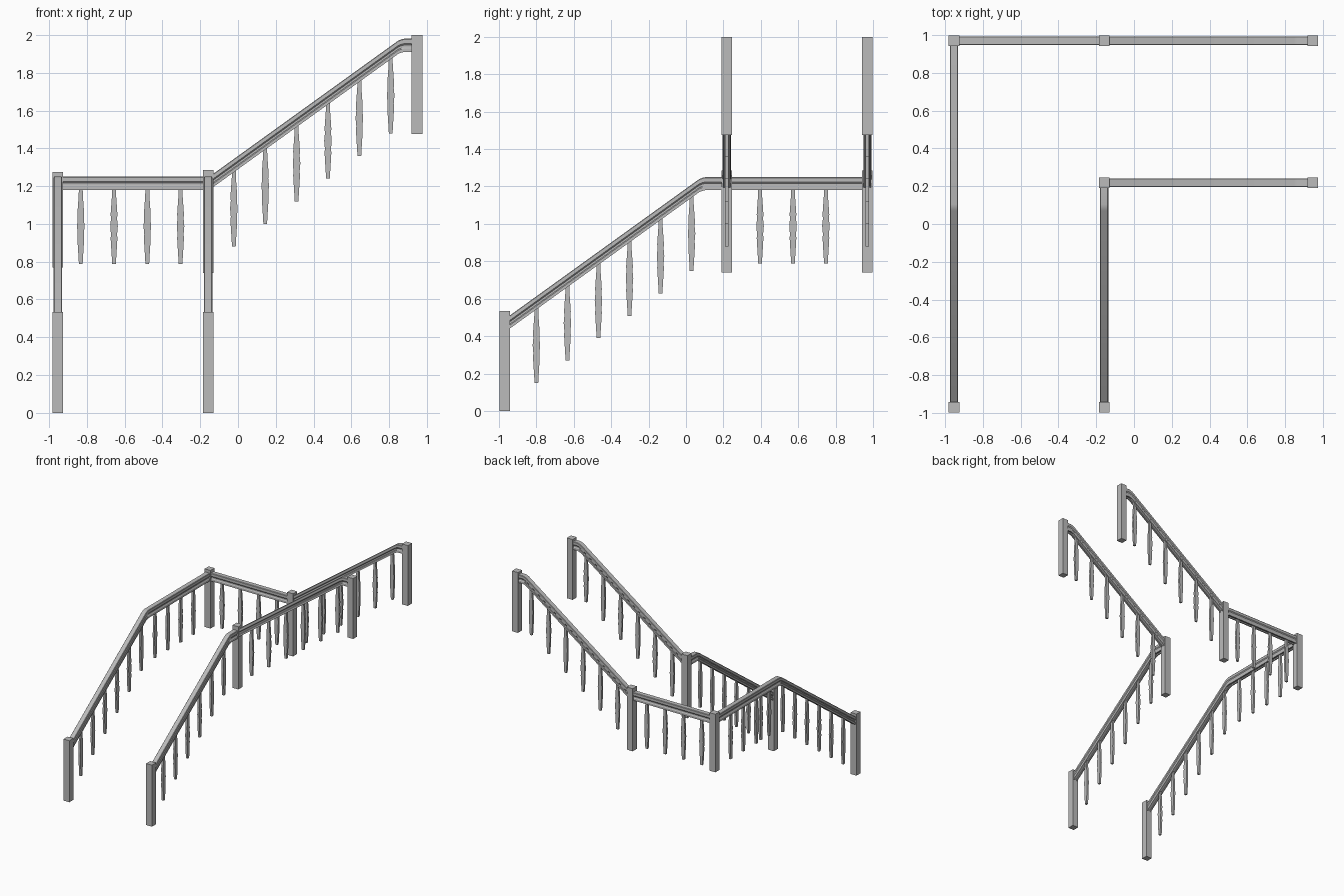
import bpy, bmesh
from mathutils import Vector

cube = bpy.data.objects.get("Cube")
if cube:
    bpy.data.objects.remove(cube, do_unlink=True)

paint = bpy.data.materials.new("plain_grey")
paint.use_nodes = True
GREY = (0.5, 0.5, 0.5, 1)
paint.diffuse_color = GREY
paint.node_tree.nodes["Principled BSDF"].inputs["Base Color"].default_value = GREY

LEFT_X, INNER_X, END_X = -0.953, -0.158, 0.947
FRONT_Y, INNER_Y, BACK_Y = -0.97, 0.218, 0.97
LANDING, UPPER, SLOPE = 1.25, 1.98, 0.72
POST_HALF = 0.028


def place(axis, along, across, z):
    """Point on a run: distance along its axis, sideways position, height."""
    return Vector((along, across, z)) if axis == "x" else Vector((across, along, z))


def loft(name, rings):
    """Skin a list of closed rings and cap both ends."""
    bm = bmesh.new()
    loops = [[bm.verts.new(p) for p in ring] for ring in rings]
    for a, b in zip(loops, loops[1:]):
        for i in range(len(a)):
            j = (i + 1) % len(a)
            bm.faces.new((a[i], a[j], b[j], b[i]))
    bm.faces.new(loops[0])
    bm.faces.new(loops[-1])
    bmesh.ops.recalc_face_normals(bm, faces=bm.faces[:])
    mesh = bpy.data.meshes.new(name)
    bm.to_mesh(mesh)
    bm.free()
    mesh.materials.append(paint)
    obj = bpy.data.objects.new(name, mesh)
    bpy.context.collection.objects.link(obj)
    bpy.ops.object.select_all(action="DESELECT")
    obj.select_set(True)
    bpy.context.view_layer.objects.active = obj
    bpy.ops.object.shade_smooth_by_angle()
    return obj


def post(name, x, y, bottom, top):
    h = POST_HALF
    corners = ((-h, -h), (h, -h), (h, h), (-h, h))
    loft(name, [[(x + a, y + b, z) for a, b in corners] for z in (bottom, top)])


# Handrail half section: sideways offset, drop below the top
HALF = [(0.019, 0), (0.022, -0.004), (0.022, -0.026), (0.016, -0.034),
        (0.016, -0.046), (0.020, -0.052), (0.020, -0.07), (0.010, -0.07),
        (0.010, -0.060)]
SECTION = HALF + [(-w, d) for w, d in reversed(HALF)]


def rail(name, axis, across, path):
    loft(name, [[place(axis, t, across + w, z + d) for w, d in SECTION]
                for t, z in path])


# Sawn baluster outline: drop below the rail top, half width
OUTLINE = [(-0.463, 0.010), (-0.44, 0.011), (-0.36, 0.016), (-0.325, 0.018),
           (-0.305, 0.016), (-0.285, 0.018), (-0.262, 0.020), (-0.24, 0.018),
           (-0.222, 0.016), (-0.20, 0.018), (-0.17, 0.016), (-0.10, 0.011),
           (-0.05, 0.010)]


def balusters(name, axis, across, positions, height):
    t = 0.009
    signs = ((-1, -1), (1, -1), (1, 1), (-1, 1))
    for n, pos in enumerate(positions, 1):
        loft(f"{name}_{n}", [[place(axis, pos + a * w, across + b * t, height(pos) + d)
                              for a, b in signs] for d, w in OUTLINE])


def spread(first, step, count):
    return [first + step * i for i in range(count)]


def slope_path(start, bend, end, top):
    """Straight climb with a softened bend into a level end."""
    return [(start, top - SLOPE * (bend - start)),
            (bend - 0.014, top - SLOPE * 0.014),
            (bend + 0.004, top - 0.003), (bend + 0.018, top), (end, top)]


# Newel posts
post("front_outer_post", LEFT_X, FRONT_Y, 0, 0.535)
post("front_inner_post", INNER_X, FRONT_Y, 0, 0.535)
post("back_corner_post", LEFT_X, BACK_Y, 0.77, 1.275)
post("back_middle_post", INNER_X, BACK_Y, 0.74, 1.285)
post("inner_corner_post", INNER_X, INNER_Y, 0.74, 1.285)
post("upper_inner_post", END_X, INNER_Y, 1.475, 2.0)
post("upper_back_post", END_X, BACK_Y, 1.475, 2.0)

# Lower flight rails and balusters
LOWER_BEND, UPPER_BEND = 0.085, 0.862
for side, x, end in (("outer", LEFT_X, BACK_Y), ("inner", INNER_X, INNER_Y)):
    rail(f"lower_{side}_rail", "y", x, slope_path(FRONT_Y, LOWER_BEND, end, LANDING))
    balusters(f"lower_{side}_baluster", "y", x, spread(-0.80, 0.166, 6),
              lambda t: LANDING - SLOPE * (LOWER_BEND - t))

# Landing rail and balusters
balusters("landing_side_baluster", "y", LEFT_X, spread(0.22, 0.176, 4), lambda t: LANDING)
rail("landing_back_rail", "x", BACK_Y, [(LEFT_X, LANDING), (INNER_X, LANDING)])
balusters("landing_back_baluster", "x", BACK_Y, spread(-0.832, 0.176, 4), lambda t: LANDING)

# Upper flight rails and balusters
for side, y in (("inner", INNER_Y), ("back", BACK_Y)):
    rail(f"upper_{side}_rail", "x", y, slope_path(INNER_X, UPPER_BEND, END_X, UPPER))
    balusters(f"upper_{side}_baluster", "x", y, spread(-0.022, 0.166, 6),
              lambda t: UPPER - SLOPE * (UPPER_BEND - t))
